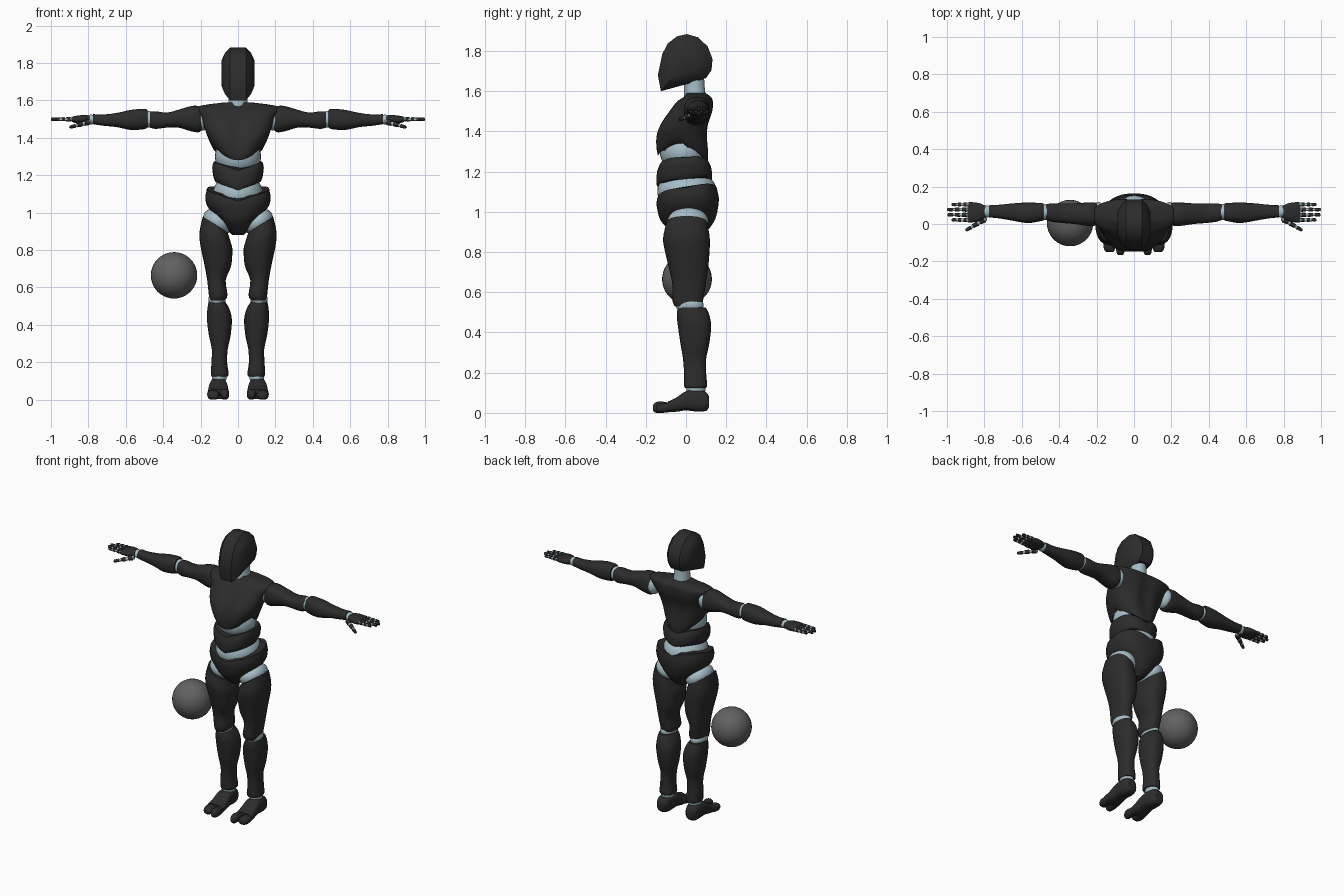
import bpy, bmesh, math
from mathutils import Matrix, Vector

if "Cube" in bpy.data.objects:
    bpy.data.objects.remove(bpy.data.objects["Cube"])

built = []


def material(name, colour):
    mat = bpy.data.materials.new(name)
    mat.use_nodes = True
    mat.diffuse_color = colour
    mat.node_tree.nodes["Principled BSDF"].inputs["Base Color"].default_value = colour
    return mat


armour = material("charcoal armour", (.025, .025, .025, 1))
joint = material("pale blue joint", (.38, .51, .57, 1))
grey = material("ball grey", (.12, .12, .12, 1))


def finish(name, bm, mat):
    bmesh.ops.recalc_face_normals(bm, faces=bm.faces)
    mesh = bpy.data.meshes.new(name)
    bm.to_mesh(mesh)
    bm.free()
    mesh.materials.append(mat)
    obj = bpy.data.objects.new(name, mesh)
    bpy.context.collection.objects.link(obj)
    built.append(obj)
    return obj


def skin(bm, rings):
    """Join equal rings of points into a closed tube."""
    rows = [[bm.verts.new(p) for p in ring] for ring in rings]
    count = len(rows[0])
    for low, high in zip(rows, rows[1:]):
        for i in range(count):
            j = (i + 1) % count
            bm.faces.new((low[i], low[j], high[j], high[i]))
    bm.faces.new(rows[0])
    bm.faces.new(rows[-1])


def spline(a, b, c, d, t):
    """Catmull-Rom blend of one number."""
    return b + t * (c - a + t * (2 * a - 5 * b + 4 * c - d + t * (3 * (b - c) + d - a))) / 2


def loft(name, axis, rows, mat=armour, power=2.4, warp=None, sides=28, steps=3):
    """Rows are (position, low u, high u, low v, high v) along the axis."""
    rows = [rows[0]] + list(rows) + [rows[-1]]
    dense = []
    for k in range(1, len(rows) - 2):
        for s in range(steps):
            dense.append([spline(*vals, s / steps) for vals in zip(*rows[k - 1:k + 3])])
    dense.append(rows[-1])
    rings = []
    for n, (pos, u0, u1, v0, v1) in enumerate(dense):
        ring = []
        for i in range(sides):
            angle = math.tau * i / sides
            c, s = math.cos(angle), math.sin(angle)
            u = (u0 + u1) / 2 + (u1 - u0) / 2 * math.copysign(abs(c) ** (2 / power), c)
            v = (v0 + v1) / 2 + (v1 - v0) / 2 * math.copysign(abs(s) ** (2 / power), s)
            p = Vector({"X": (pos, u, v), "Y": (u, pos, v), "Z": (u, v, pos)}[axis])
            if warp:
                warp(p, n / (len(dense) - 1))
            ring.append(p)
        rings.append(ring)
    bm = bmesh.new()
    skin(bm, rings)
    return finish(name, bm, mat)


def ellipsoid(name, centre, radii, mat=joint, turn=0):
    bm = bmesh.new()
    bmesh.ops.create_uvsphere(bm, u_segments=32, v_segments=20, radius=1)
    bm.transform(Matrix.Translation(centre) @ Matrix.Rotation(turn, 4, "Y")
                 @ Matrix.Diagonal((*radii, 1)))
    return finish(name, bm, mat)


def bone(name, start, end, r0, r1, mat=armour):
    """Tapered rod with softened ends."""
    start, end = Vector(start), Vector(end)
    way = end - start
    bm = bmesh.new()
    bmesh.ops.create_cone(bm, cap_ends=True, segments=12, radius1=r0, radius2=r1, depth=way.length)
    rims = [e for e in bm.edges if abs(e.verts[0].co.z - e.verts[1].co.z) < .0001]
    bmesh.ops.bevel(bm, geom=rims, offset=r1 * .4, segments=2, affect="EDGES")
    bm.transform(Matrix.Translation((start + end) / 2)
                 @ way.to_track_quat("Z", "Y").to_matrix().to_4x4())
    return finish(name, bm, mat)


def sym(z, half, front, back):
    return (z, -half, half, front, back)


# Head: side profile, narrowed toward each cheek
profile = [(-.118, 1.785), (-.09, 1.838), (-.045, 1.873), (.005, 1.884), (.06, 1.868),
           (.108, 1.822), (.132, 1.76), (.127, 1.705), (.1, 1.665), (.02, 1.64),
           (-.125, 1.6), (-.14, 1.68)]
slices = [(-.087, .5), (-.07, .77), (-.042, 1), (.042, 1), (.07, .77), (.087, .5)]
bm = bmesh.new()
skin(bm, [[(x, y * k, 1.75 + (z - 1.75) * k) for y, z in profile] for x, k in slices])
finish("head", bm, armour)
loft("neck", "Z", [sym(1.55, .06, -.01, .105), sym(1.6, .05, -.01, .095),
                   sym(1.67, .048, -.01, .09)], joint, 2)


# Torso
def chest_shape(p, f):
    groove = math.exp(-(p.x / .035) ** 2)
    p.y += groove * (.018 if p.y < 0 else -.015) * math.sin(math.pi * f)
    p.z += .07 * min(1, abs(p.x) / .12) ** 2 * (1 - f) ** 3
    if p.y > 0:
        p.z -= .03 * (1 - f) ** 3


def belly_shape(p, f):
    p.z += .05 * abs(p.x) / .14 + .25 * max(0, p.y) * (1 - f * .4)


def pelvis_shape(p, f):
    p.z += f ** 3 * (.06 * abs(p.x) / .17 + .3 * max(0, p.y))


loft("chest", "Z", [sym(1.28, .11, -.14, .11), sym(1.31, .13, -.152, .115),
                    sym(1.37, .155, -.152, .11), sym(1.43, .175, -.132, .112),
                    sym(1.5, .195, -.085, .134), sym(1.55, .222, -.045, .136),
                    sym(1.572, .2, -.012, .125), sym(1.59, .07, 0, .1)],
     warp=chest_shape, sides=48)
ellipsoid("upper_waist", (0, -.015, 1.3), (.123, .115, .11))
loft("belly", "Z", [sym(1.12, .118, -.14, .12), sym(1.14, .13, -.147, .13),
                    sym(1.19, .138, -.145, .126), sym(1.225, .13, -.132, .112)],
     warp=belly_shape, sides=40)
ellipsoid("lower_waist", (0, .005, 1.1), (.135, .148, .11))
loft("pelvis", "Z", [sym(.88, .03, -.05, .07), sym(.91, .06, -.085, .11),
                     sym(.96, .105, -.128, .145), sym(1.015, .16, -.143, .16),
                     sym(1.045, .175, -.147, .163), sym(1.06, .168, -.143, .155)],
     warp=pelvis_shape, sides=40)
first_limb = len(built)

# Arm
ellipsoid("left_shoulder_joint", (.19, .055, 1.5), (.04, .062, .062))
loft("left_upper_arm", "X", [
    (.195, 0, .11, 1.44, 1.555), (.212, -.01, .115, 1.43, 1.57), (.25, -.01, .115, 1.435, 1.57),
    (.32, 0, .11, 1.455, 1.55), (.38, .005, .11, 1.455, 1.535), (.44, .012, .11, 1.448, 1.542),
    (.47, .022, .105, 1.455, 1.54)])
ellipsoid("left_elbow_joint", (.477, .064, 1.5), (.035, .042, .044))
loft("left_forearm", "X", [
    (.485, .02, .11, 1.455, 1.548), (.5, .015, .112, 1.447, 1.555), (.57, .005, .115, 1.442, 1.55),
    (.65, .018, .11, 1.458, 1.533), (.72, .03, .103, 1.465, 1.525), (.775, .035, .1, 1.473, 1.527)])
ellipsoid("left_wrist_joint", (.785, .067, 1.498), (.03, .032, .026))
loft("left_palm", "X", [(.795, .035, .098, 1.478, 1.52), (.83, .015, .112, 1.475, 1.522),
                        (.87, .008, .117, 1.48, 1.517), (.89, .01, .115, 1.487, 1.511)])
fingers = {"index": (.022, .975), "middle": (.049, .998), "ring": (.077, 1), "little": (.104, .975)}
for finger, (y, tip) in fingers.items():
    span = (tip - .885) / 3
    bone(f"left_{finger}_finger_core", (.88, y, 1.5), (tip - .01, y, 1.498), .009, .007, joint)
    for n in range(3):
        x = .885 + span * n
        bone(f"left_{finger}_finger_part_{n + 1}", (x + .005, y, 1.5), (x + span, y, 1.499),
             .012 - n * .0012, .0108 - n * .0012)
base, tip = Vector((.79, .03, 1.487)), Vector((.9, -.035, 1.456))
bone("left_thumb_core", base, base.lerp(tip, .9), .012, .007, joint)
for n in range(3):
    bone(f"left_thumb_part_{n + 1}", base.lerp(tip, n / 3 + .05), base.lerp(tip, (n + 1) / 3),
         .017 - n * .003, .014 - n * .003)


# Leg
def thigh_shape(p, f):
    p.z += .65 * (p.x - .12) * f ** 3


ellipsoid("left_hip_joint", (.108, .01, .952), (.085, .102, .064), turn=-.58)
loft("left_thigh", "Z", [
    (.53, .072, .15, -.055, .075), (.56, .056, .156, -.068, .085), (.64, .066, .165, -.068, .098),
    (.72, .037, .18, -.085, .11), (.82, .03, .203, -.108, .118), (.87, .038, .205, -.114, .118),
    (.935, .055, .188, -.1, .108)], warp=thigh_shape)
ellipsoid("left_knee_joint", (.112, .018, .537), (.046, .07, .045))
loft("left_shin", "Z", [
    (.125, .055, .14, -.006, .1), (.14, .05, .145, -.01, .105), (.2, .058, .142, -.01, .1),
    (.27, .055, .14, -.015, .1), (.34, .04, .155, -.027, .115), (.43, .033, .166, -.04, .125),
    (.49, .048, .163, -.046, .115), (.525, .07, .157, -.04, .098)])
ellipsoid("left_ankle_joint", (.1, .05, .12), (.04, .048, .035))

# Foot with a split toe
loft("left_foot", "Y", [
    (.115, .08, .135, .03, .08), (.1, .068, .145, .01, .103), (.06, .06, .15, .006, .117),
    (0, .055, .155, .012, .108), (-.045, .05, .16, .006, .078), (-.09, .047, .165, .003, .056)],
     power=2.8)
loft("left_big_toe", "Y", [(-.09, .05, .096, .003, .052), (-.13, .047, .096, 0, .057),
                           (-.155, .053, .092, .002, .05), (-.165, .06, .085, .012, .036)])
loft("left_outer_toes", "Y", [(-.09, .1, .163, .003, .05), (-.12, .1, .164, 0, .05),
                              (-.143, .105, .155, .004, .042), (-.15, .112, .145, .012, .032)])

# Opposite limbs
for obj in built[first_limb:]:
    bm = bmesh.new()
    bm.from_mesh(obj.data)
    bm.transform(Matrix.Scale(-1, 4, (1, 0, 0)))
    finish(obj.name.replace("left", "right"), bm, obj.data.materials[0])

# Floating ball
ellipsoid("ball", (-.342, .005, .665), (.124, .124, .124), grey)

# Smooth shading with crisp rims
bpy.ops.object.select_all(action="DESELECT")
for obj in built:
    obj.select_set(True)
bpy.context.view_layer.objects.active = built[0]
bpy.ops.object.shade_smooth_by_angle(angle=math.radians(35))
